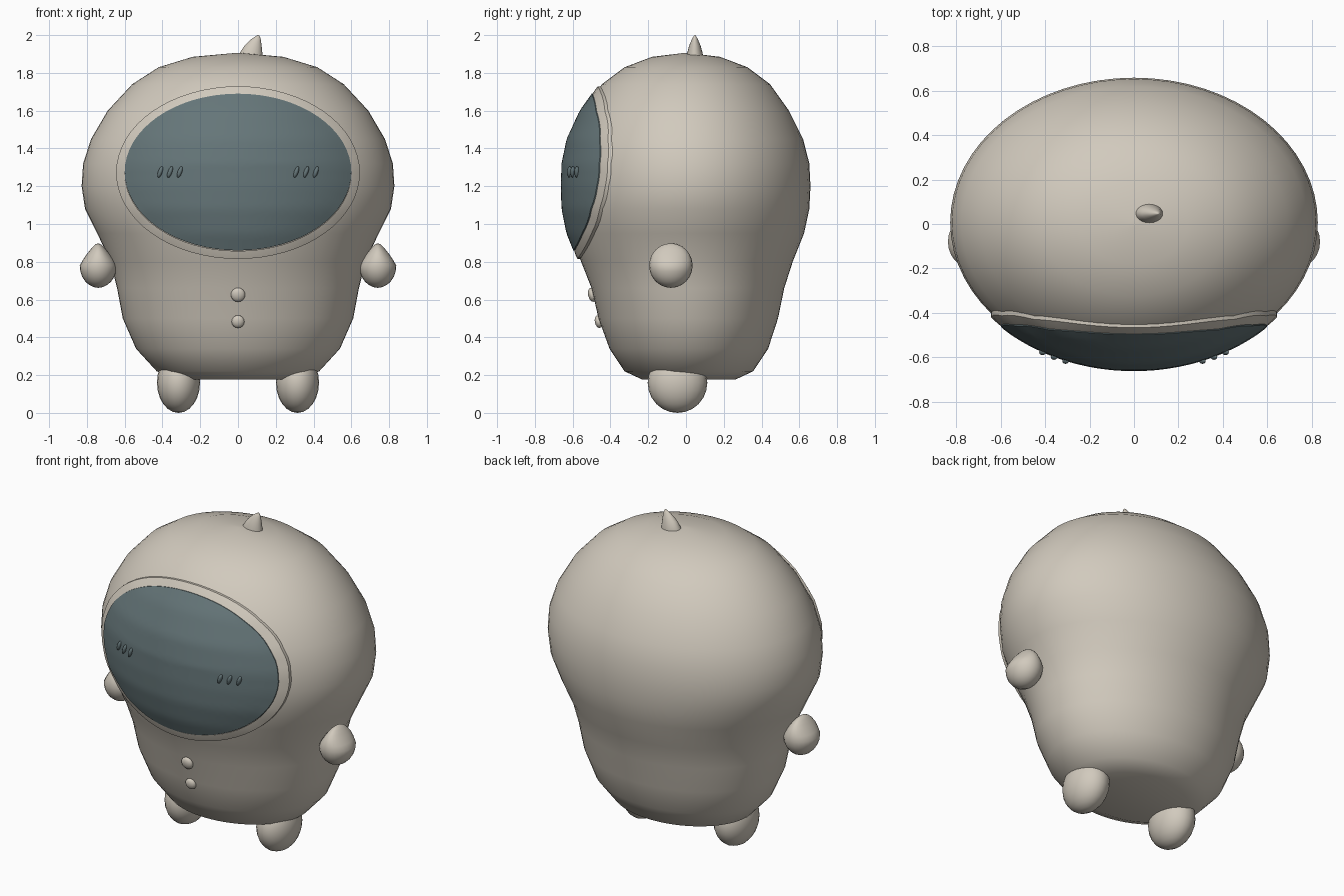
import bpy, bmesh, math
from mathutils import Vector, Matrix

cube = bpy.data.objects.get("Cube")
if cube:
    bpy.data.objects.remove(cube, do_unlink=True)


def material(name, rgb):
    mat = bpy.data.materials.new(name)
    mat.use_nodes = True
    mat.diffuse_color = (*rgb, 1)
    mat.node_tree.nodes["Principled BSDF"].inputs["Base Color"].default_value = (*rgb, 1)
    return mat


SHELL = material("warm_grey_shell", (0.64, 0.59, 0.51))
GLASS = material("slate_visor", (0.13, 0.18, 0.19))


def finish(name, bm, mat, angle=50):
    """Turn a bmesh into a smooth shaded object."""
    bmesh.ops.recalc_face_normals(bm, faces=bm.faces)
    mesh = bpy.data.meshes.new(name)
    bm.to_mesh(mesh)
    bm.free()
    mesh.materials.append(mat)
    obj = bpy.data.objects.new(name, mesh)
    bpy.context.collection.objects.link(obj)
    bpy.ops.object.select_all(action="DESELECT")
    obj.select_set(True)
    bpy.context.view_layer.objects.active = obj
    bpy.ops.object.shade_smooth_by_angle(angle=math.radians(angle))
    return obj


def loft(rings, cap_start=True, cap_end=True):
    """Skin closed rings of points; a cap closes an end with one face or a fan."""
    bm = bmesh.new()
    loops = [[bm.verts.new(p) for p in ring] for ring in rings]
    n = len(loops[0])
    for a, b in zip(loops, loops[1:]):
        for i in range(n):
            j = (i + 1) % n
            bm.faces.new((a[i], a[j], b[j], b[i]))
    for loop, wanted in ((loops[0], cap_start), (loops[-1], cap_end)):
        if wanted:
            centre = sum((v.co for v in loop), Vector()) / n
            tip = bm.verts.new(centre)
            for i in range(n):
                bm.faces.new((loop[i], loop[(i + 1) % n], tip))
    return bm


def ellipse(cx, cy, z, rx, ry, n):
    return [(cx + rx * math.cos(t), cy + ry * math.sin(t), z)
            for t in (math.tau * i / n for i in range(n))]


def ellipsoid(name, centre, radii, mat, tilt=None, shape=None, segments=24):
    bm = bmesh.new()
    bmesh.ops.create_uvsphere(bm, u_segments=segments, v_segments=segments // 2, radius=1)
    for v in bm.verts:
        if shape:
            shape(v.co)
        v.co = Vector(a * b for a, b in zip(v.co, radii))
        if tilt:
            v.co = tilt @ v.co
        v.co += Vector(centre)
    return finish(name, bm, mat)


# Body profile: height, half width, half depth, depth centre
PROFILE = [
    (0.178, 0.32, 0.25, 0.015), (0.22, 0.43, 0.34, 0.015),
    (0.34, 0.54, 0.42, 0.015), (0.5, 0.61, 0.475, 0.012),
    (0.66, 0.64, 0.51, 0.01), (0.8, 0.675, 0.56, 0.005),
    (0.95, 0.745, 0.62, 0.005), (1.08, 0.81, 0.647, 0.006),
    (1.2, 0.828, 0.652, 0.007), (1.32, 0.82, 0.647, 0.006),
    (1.45, 0.778, 0.617, 0.003), (1.6, 0.69, 0.545, 0),
    (1.74, 0.56, 0.445, 0), (1.83, 0.42, 0.325, 0),
    (1.885, 0.24, 0.18, 0), (1.905, 0.02, 0.015, 0),
]
body = loft([ellipse(0, cy, z, rx, ry, 64) for z, rx, ry, cy in PROFILE])
finish("body", body, SHELL, 60)


def front_y(x, z, lift):
    """Depth of the body's front, raised by lift."""
    for a, b in zip(PROFILE, PROFILE[1:]):
        if a[0] <= z <= b[0]:
            f = (z - a[0]) / (b[0] - a[0])
            rx, ry, cy = (p + (q - p) * f for p, q in zip(a[1:], b[1:]))
            return cy - (ry + lift) * math.sqrt(max(0, 1 - (x / (rx + lift)) ** 2))


def wrapped_ring(cz, rx, rz, lift, n=64):
    ring = []
    for i in range(n):
        t = math.tau * i / n
        x, z = rx * math.cos(t), cz + rz * math.sin(t)
        ring.append((x, front_y(x, z, lift), z))
    return ring


# Visor frame: a band following the body, with a sunk outer and inner edge
band = [(0.645, 0.457, -0.02), (0.645, 0.457, 0.014), (0.622, 0.436, 0.015),
        (0.6, 0.415, 0.014), (0.6, 0.415, -0.01)]
finish("visor_frame",
       loft([wrapped_ring(1.272, rx, rz, h) for rx, rz, h in band], False, False), SHELL, 40)

# Visor: a disc following the body
steps = [k / 16 for k in range(16, 0, -1)]
disc = [wrapped_ring(1.275, 0.6, 0.415, -0.01)]
disc += [wrapped_ring(1.275, 0.6 * s, 0.415 * s, 0.018) for s in steps]
finish("visor", loft(disc, False, True), GLASS, 40)

# Eye dashes, three slanted on each side
slant = Matrix.Rotation(math.radians(20), 3, "Y")
for side, label in ((1, "left"), (-1, "right")):
    for k in range(3):
        x = side * 0.36 + (k - 1) * 0.052
        ellipsoid(f"{label}_eye_dash_{k + 1}", (x, front_y(x, 1.275, 0.02), 1.275),
                  (0.012, 0.014, 0.032), GLASS, slant, segments=12)


# Arms narrow sideways toward the shoulder
def pinch(co):
    if co.z > 0:
        co.x *= 1 - 0.55 * co.z


for side, label in ((1, "left"), (-1, "right")):
    ellipsoid(f"{label}_arm", (side * 0.74, -0.08, 0.78), (0.098, 0.115, 0.118), SHELL, shape=pinch)
    ellipsoid(f"{label}_foot", (side * 0.315, -0.045, 0.16), (0.114, 0.158, 0.16), SHELL)

# Belly buttons
lean = Matrix.Rotation(math.radians(12), 3, "X")
for name, z, r in (("upper_button", 0.625, 0.038), ("lower_button", 0.483, 0.034)):
    ellipsoid(name, (0, front_y(0, z, 0.006), z), (r, 0.02, r), SHELL, lean, segments=16)

# Head tuft: a leaning cone
tuft = [(0.067, 1.87, 0.064, 0.045), (0.069, 1.905, 0.06, 0.041), (0.08, 1.945, 0.045, 0.03),
        (0.096, 1.98, 0.024, 0.015), (0.106, 1.997, 0.008, 0.005), (0.108, 2.0, 0.002, 0.002)]
finish("head_tuft", loft([ellipse(x, 0.047, z, rx, ry, 20) for x, z, rx, ry in tuft]), SHELL, 70)
